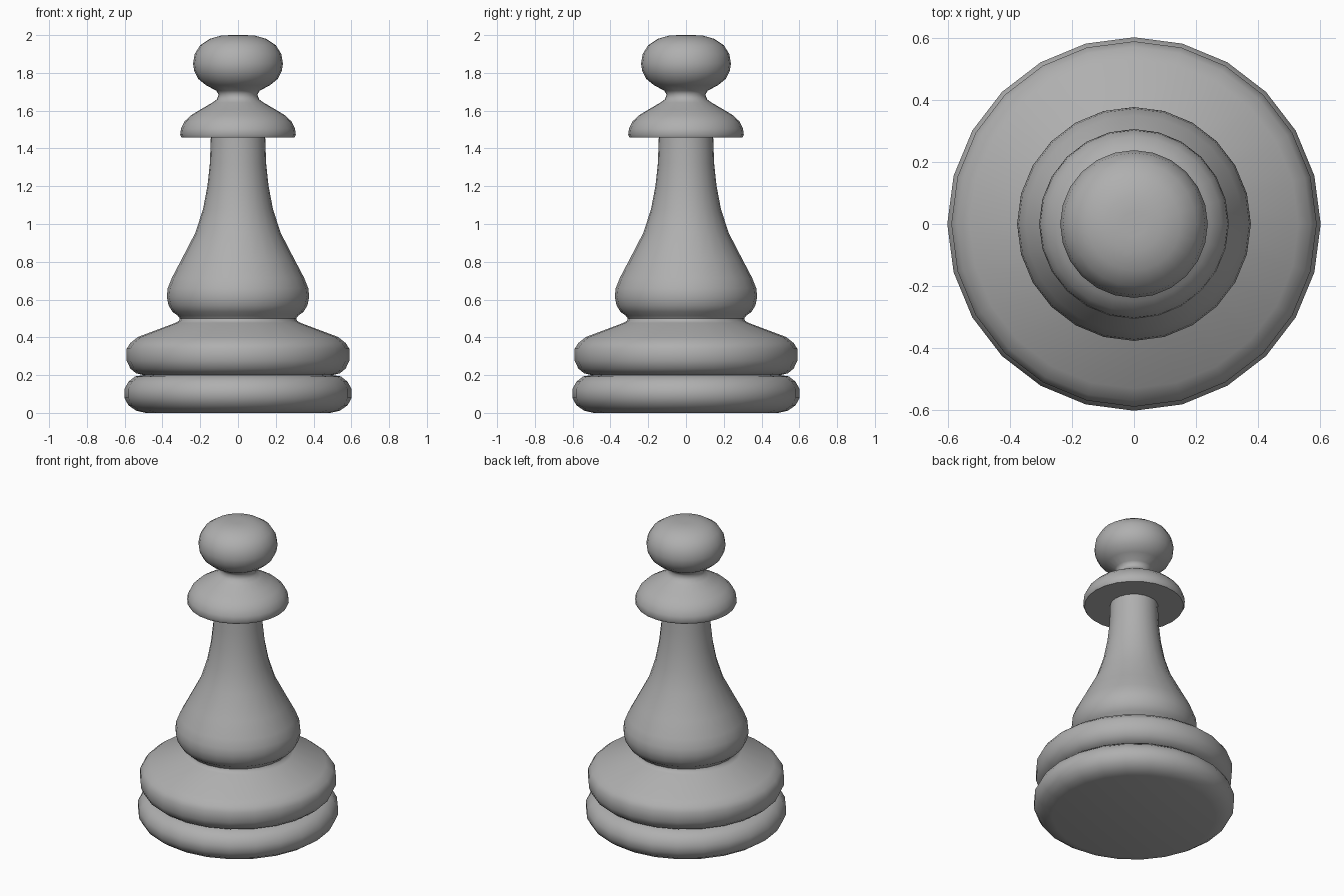
import bpy, bmesh
from math import radians, tau, cos, sin

SIDES = 24

# Mid grey finish shared by all parts
grey = bpy.data.materials.new("mid_grey")
grey.diffuse_color = (0.43, 0.43, 0.43, 1)


def lathe(name, profile):
    """Spin a (radius, height) profile around z into a closed solid."""
    bm = bmesh.new()
    rings = []
    for r, z in profile:
        rings.append([bm.verts.new((r * cos(tau * i / SIDES), r * sin(tau * i / SIDES), z))
                      for i in range(SIDES)])
    for a, b in zip(rings, rings[1:]):
        for i in range(SIDES):
            j = (i + 1) % SIDES
            bm.faces.new((a[i], a[j], b[j], b[i]))
    bm.faces.new(rings[0][::-1])
    bm.faces.new(rings[-1])
    me = bpy.data.meshes.new(name)
    bm.to_mesh(me)
    bm.free()
    me.materials.append(grey)
    ob = bpy.data.objects.new(name, me)
    bpy.context.collection.objects.link(ob)
    bpy.ops.object.select_all(action='DESELECT')
    ob.select_set(True)
    bpy.context.view_layer.objects.active = ob
    bpy.ops.object.shade_smooth_by_angle(angle=radians(50))
    return ob


# Two stacked base discs
lathe("base_lower", [(0.49, 0), (0.54, 0.012), (0.58, 0.04), (0.602, 0.08), (0.602, 0.125),
                     (0.58, 0.165), (0.545, 0.193), (0.50, 0.2)])
lathe("base_upper", [(0.50, 0.2), (0.54, 0.21), (0.57, 0.235), (0.589, 0.275), (0.589, 0.34),
                     (0.57, 0.37), (0.53, 0.402), (0.33, 0.477), (0.312, 0.488), (0.308, 0.5)])

# Flared stem
lathe("stem", [(0.308, 0.5), (0.319, 0.515), (0.347, 0.535), (0.368, 0.57), (0.377, 0.615),
               (0.372, 0.66), (0.35, 0.715), (0.30, 0.81), (0.225, 0.955), (0.185, 1.08),
               (0.162, 1.2), (0.149, 1.32), (0.144, 1.46)])

# Collar, neck and rounded head, turned in one piece
lathe("collar_and_head", [
    (0.298, 1.457), (0.306, 1.472), (0.302, 1.505), (0.283, 1.543), (0.25, 1.575),
    (0.2, 1.605), (0.135, 1.643), (0.112, 1.66), (0.103, 1.685),
    (0.115, 1.706), (0.17, 1.735), (0.21, 1.768), (0.232, 1.81),
    (0.238, 1.85), (0.229, 1.9), (0.2, 1.947), (0.15, 1.98), (0.09, 1.997), (0.04, 2.0)])
